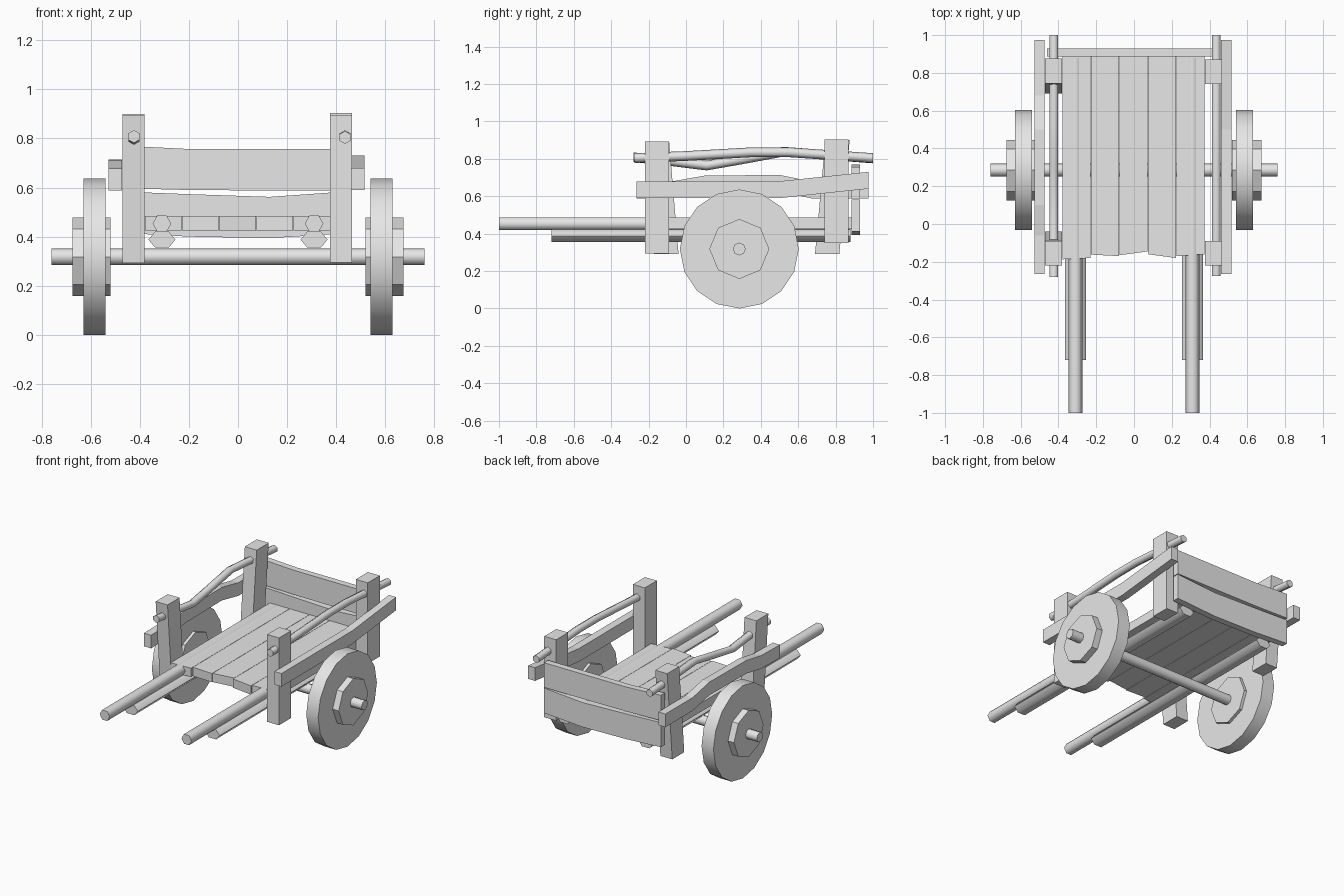
import bpy, bmesh, math
from mathutils import Vector

cube = bpy.data.objects.get("Cube")
if cube:
    bpy.data.objects.remove(cube, do_unlink=True)

grey = bpy.data.materials.new("plain grey")
grey.use_nodes = True
GREY = (0.8, 0.8, 0.8, 1)
grey.diffuse_color = GREY
grey.node_tree.nodes["Principled BSDF"].inputs["Base Color"].default_value = GREY


def ring(centre, axis, ra, rb, sides, phase=0.0):
    """Polygon of points around centre, square to the given axis (0, 1 or 2)."""
    a, b = [i for i in range(3) if i != axis]
    points = []
    for i in range(sides):
        t = phase + math.tau * i / sides
        p = Vector(centre)
        p[a] += ra * math.cos(t)
        p[b] += rb * math.sin(t)
        points.append(p)
    return points


def rect(centre, axis, ha, hb):
    """Rectangle with the given half sizes."""
    r = math.sqrt(2)
    return ring(centre, axis, ha * r, hb * r, 4, math.pi / 4)


def loft(name, rings, smooth=0):
    """Closed solid skinned over successive rings."""
    bm = bmesh.new()
    loops = [[bm.verts.new(p) for p in r] for r in rings]
    n = len(loops[0])
    for low, high in zip(loops, loops[1:]):
        for i in range(n):
            j = (i + 1) % n
            bm.faces.new((low[i], low[j], high[j], high[i]))
    bm.faces.new(loops[0])
    bm.faces.new(loops[-1])
    bmesh.ops.recalc_face_normals(bm, faces=bm.faces)
    mesh = bpy.data.meshes.new(name)
    bm.to_mesh(mesh)
    bm.free()
    mesh.materials.append(grey)
    obj = bpy.data.objects.new(name, mesh)
    bpy.context.collection.objects.link(obj)
    if smooth:
        bpy.ops.object.select_all(action="DESELECT")
        obj.select_set(True)
        bpy.context.view_layer.objects.active = obj
        bpy.ops.object.shade_smooth_by_angle(angle=math.radians(smooth))
    return obj


def disc(name, x0, x1, radius, sides, smooth=0):
    """Cylinder on the axle line."""
    loft(name, [ring((x, 0.285, 0.318), 0, radius, radius, sides, math.pi / 2)
                for x in (x0, x1)], smooth)


# Axle, wheels, hubs and shafts
disc("axle", -0.76, 0.76, 0.034, 8, 65)
for side, s in (("left", 1), ("right", -1)):
    disc(side + "_wheel", s * 0.54, s * 0.63, 0.318, 16, 30)
    disc(side + "_hub", s * 0.52, s * 0.675, 0.16, 8)
    loft(side + "_shaft", [ring((s * 0.31, y, 0.453), 1, 0.038, 0.038, 6)
                           for y in (-1, 0.88)], 65)
    loft(side + "_lower_beam", [ring((s * 0.31, y, 0.388), 1, 0.055, 0.038, 6)
                                for y in (-0.72, 0.88)], 65)

# Corner posts: x, foot y, foot z, head y, head z
posts = {
    "left_front_post": (0.42, -0.155, 0.295, -0.155, 0.893),
    "right_front_post": (-0.425, -0.105, 0.292, -0.155, 0.893),
    "left_back_post": (0.42, 0.805, 0.35, 0.805, 0.904),
    "right_back_post": (-0.425, 0.755, 0.292, 0.81, 0.9),
}
for name, (x, y0, z0, y1, z1) in posts.items():
    loft(name, [rect((x, y0, z0), 2, 0.045, 0.065),
                rect((x, y1, z1), 2, 0.045, 0.065)])

# Floor planks with uneven front ends
fronts = [(-0.187, -0.18), (-0.162, -0.17), (-0.165, -0.145),
          (-0.16, -0.18), (-0.17, -0.16)]
width = 0.151
for i, (ya, yb) in enumerate(fronts):
    x = (i - 2) * width - 0.002
    front = rect((x, 0, 0.455), 1, width / 2 - 0.001, 0.03)
    for p in front:
        p.y = ya if p.x < x else yb
    back = rect((x, 0.888, 0.455), 1, width / 2 - 0.001, 0.03)
    loft(f"floor_plank_{i + 1}", [front, back])

# Bowed tail boards: x, bottom z, top z
boards = {
    "upper_tail_board": [(-0.46, 0.597, 0.77), (-0.2, 0.59, 0.757),
                         (0.13, 0.588, 0.757), (0.425, 0.588, 0.757)],
    "lower_tail_board": [(-0.46, 0.415, 0.583), (-0.2, 0.4, 0.573),
                         (0.13, 0.394, 0.562), (0.425, 0.412, 0.583)],
}
for name, stations in boards.items():
    loft(name, [rect((x, 0.908, (lo + hi) / 2), 0, 0.022, (hi - lo) / 2)
                for x, lo, hi in stations])

# Side rails outside the posts: y, z along the length
rails = {
    "left_side_rail": (0.488, [(-0.265, 0.635), (0.5, 0.635), (0.975, 0.685)]),
    "right_side_rail": (-0.5, [(-0.265, 0.633), (-0.06, 0.637), (0.1, 0.665),
                               (0.5, 0.669), (0.68, 0.632), (0.975, 0.632)]),
}
for name, (x, path) in rails.items():
    loft(name, [rect((x, y, z), 1, 0.027, 0.045) for y, z in path])

# Crooked hand rods through the posts
rods = {
    "left_rod": (0.436, [(-0.275, 0.804), (0.0, 0.815), (0.35, 0.835),
                         (0.55, 0.835), (1.0, 0.804)]),
    "right_rod": (-0.424, [(-0.28, 0.808), (-0.1, 0.79), (0.11, 0.764),
                           (0.3, 0.797), (0.52, 0.838), (1.0, 0.802)]),
}
for name, (x, path) in rods.items():
    loft(name, [ring((x, y, z), 1, 0.026, 0.026, 6, math.pi / 2)
                for y, z in path], 65)
